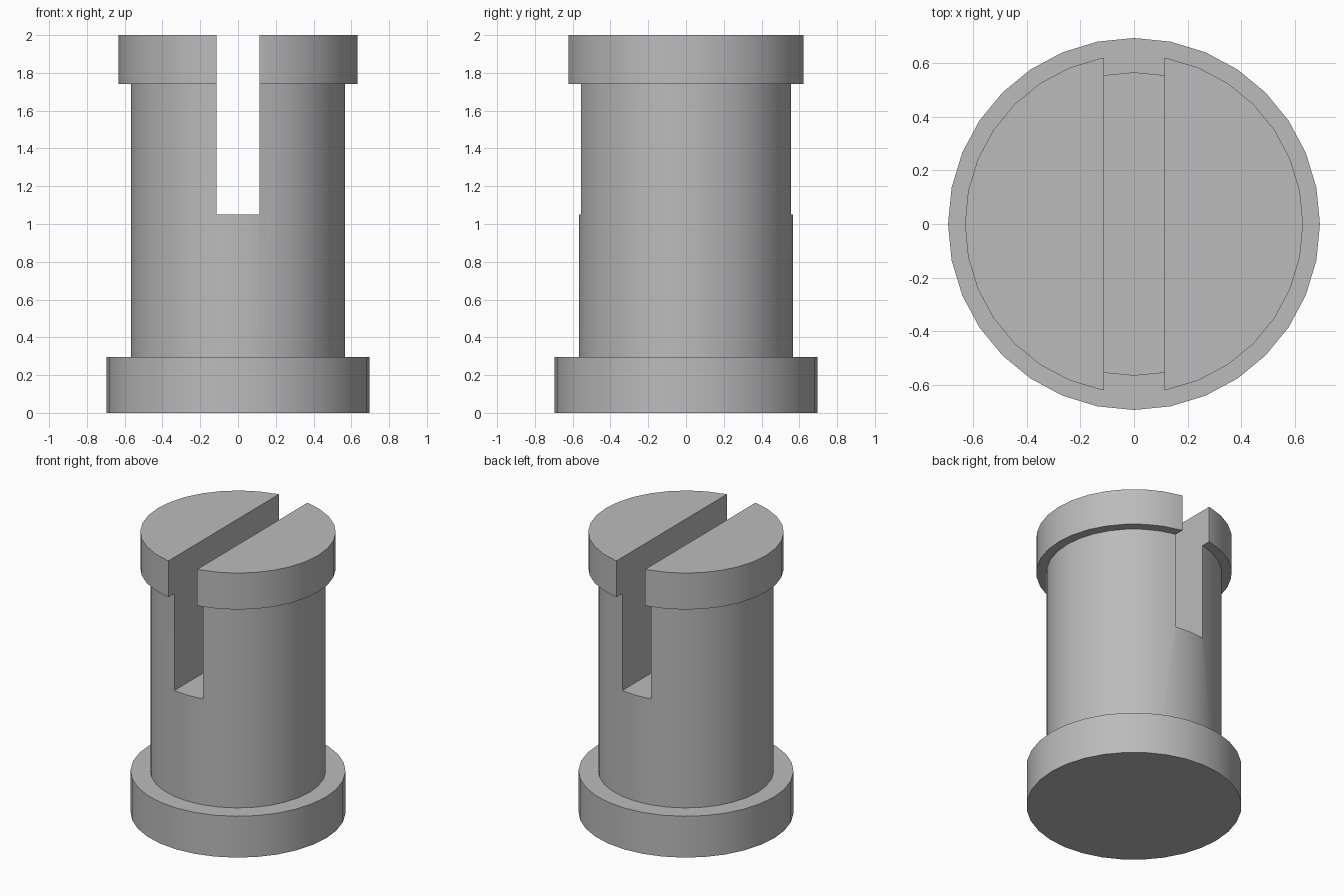
import bpy
import bmesh
import math

cube = bpy.data.objects.get("Cube")
if cube:
    bpy.data.objects.remove(cube, do_unlink=True)

SIDES = 32
BASE_R, SHAFT_R, HEAD_R = 0.695, 0.567, 0.632
BASE_TOP, HEAD_BOTTOM, TOP = 0.295, 1.74, 2.0
SLOT_WIDTH, SLOT_FLOOR = 0.226, 1.05

grey = bpy.data.materials.new("plain grey")
grey.use_nodes = True
color = (0.5, 0.5, 0.5, 1)
grey.diffuse_color = color
grey.node_tree.nodes["Principled BSDF"].inputs["Base Color"].default_value = color


def lathe(name, profile):
    """Closed solid turned from (radius, height) points, starting at a vertex on +x."""
    bm = bmesh.new()
    rings = []
    for r, z in profile:
        angles = [math.tau * i / SIDES for i in range(SIDES)]
        rings.append([bm.verts.new((r * math.cos(a), r * math.sin(a), z)) for a in angles])
    for low, high in zip(rings, rings[1:]):
        for i in range(SIDES):
            j = (i + 1) % SIDES
            bm.faces.new((low[i], low[j], high[j], high[i]))
    bm.faces.new(reversed(rings[0]))
    bm.faces.new(rings[-1])
    mesh = bpy.data.meshes.new(name)
    bm.to_mesh(mesh)
    bm.free()
    obj = bpy.data.objects.new(name, mesh)
    bpy.context.collection.objects.link(obj)
    mesh.materials.append(grey)
    return obj


# Flanged pin: wide base, shaft and head in one turned solid
pin = lathe("slotted_pin", [
    (BASE_R, 0), (BASE_R, BASE_TOP),
    (SHAFT_R, BASE_TOP), (SHAFT_R, HEAD_BOTTOM),
    (HEAD_R, HEAD_BOTTOM), (HEAD_R, TOP),
])

# Slot running front to back through the head and upper shaft
bpy.ops.mesh.primitive_cube_add(size=1, location=(0, 0, SLOT_FLOOR + 0.75))
cutter = bpy.context.object
cutter.name = "slot_cutter"
cutter.scale = (SLOT_WIDTH, 2, 1.5)
cutter.hide_render = True
cutter.data.materials.append(grey)

slot = pin.modifiers.new("slot", 'BOOLEAN')
slot.operation = 'DIFFERENCE'
slot.solver = 'EXACT'
slot.object = cutter

bpy.ops.object.select_all(action='DESELECT')
pin.select_set(True)
bpy.context.view_layer.objects.active = pin
bpy.ops.object.modifier_apply(modifier=slot.name)
bpy.data.objects.remove(cutter, do_unlink=True)

# Smooth round walls, crisp rims and slot edges
bpy.ops.object.shade_smooth_by_angle(angle=math.radians(30))
